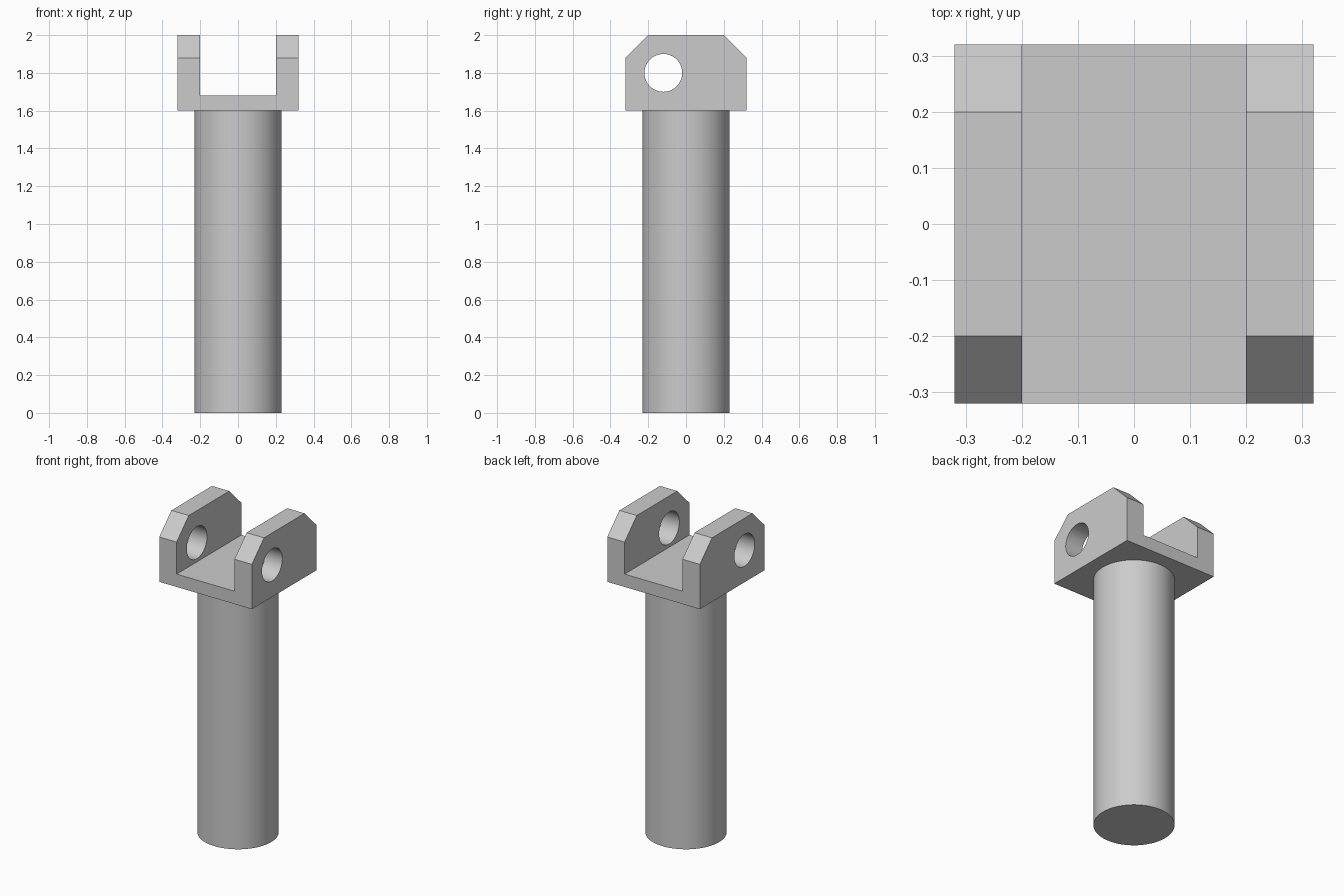
import bpy, bmesh, math
from mathutils import Matrix, Vector

cube = bpy.data.objects.get("Cube")
if cube:
    bpy.data.objects.remove(cube, do_unlink=True)

HALF = 0.32          # half width of the fork head
NECK_Z, TOP_Z = 1.6, 2.0
CHAMFER = 0.12

steel = bpy.data.materials.new("grey steel")
steel.use_nodes = True
GREY = (0.6, 0.6, 0.6, 1)
steel.diffuse_color = GREY
steel.node_tree.nodes["Principled BSDF"].inputs["Base Color"].default_value = GREY


def make_object(name, bm):
    bmesh.ops.recalc_face_normals(bm, faces=bm.faces)
    mesh = bpy.data.meshes.new(name)
    bm.to_mesh(mesh)
    bm.free()
    mesh.materials.append(steel)
    obj = bpy.data.objects.new(name, mesh)
    bpy.context.collection.objects.link(obj)
    return obj


def cylinder(name, radius, length, matrix):
    bm = bmesh.new()
    bmesh.ops.create_cone(bm, cap_ends=True, segments=64, radius1=radius,
                          radius2=radius, depth=length, matrix=matrix)
    return make_object(name, bm)


def prism_along_x(name, profile, half_width):
    bm = bmesh.new()
    face = bm.faces.new([bm.verts.new((-half_width, y, z)) for y, z in profile])
    new = bmesh.ops.extrude_face_region(bm, geom=[face])["geom"]
    bmesh.ops.translate(bm, vec=Vector((2 * half_width, 0, 0)),
                        verts=[v for v in new if isinstance(v, bmesh.types.BMVert)])
    return make_object(name, bm)


def activate(obj):
    bpy.ops.object.select_all(action='DESELECT')
    obj.select_set(True)
    bpy.context.view_layer.objects.active = obj


def cut(obj, cutter):
    mod = obj.modifiers.new("cut", 'BOOLEAN')
    mod.operation, mod.solver, mod.object = 'DIFFERENCE', 'EXACT', cutter
    activate(obj)
    bpy.ops.object.modifier_apply(modifier=mod.name)
    bpy.data.objects.remove(cutter, do_unlink=True)


# Round shank
shank = cylinder("shank", 0.23, NECK_Z, Matrix.Translation((0, 0, NECK_Z / 2)))

# Fork head with chamfered top corners
shoulder = TOP_Z - CHAMFER
flat = HALF - CHAMFER
fork = prism_along_x("fork_head", [(-HALF, NECK_Z), (HALF, NECK_Z), (HALF, shoulder),
                                   (flat, TOP_Z), (-flat, TOP_Z), (-HALF, shoulder)], HALF)

# Slot between the two lugs
cut(fork, prism_along_x("slot_cutter", [(-1, 1.68), (1, 1.68), (1, 2.2), (-1, 2.2)], 0.2))

# Pin hole through both lugs, offset to the front
cut(fork, cylinder("pin_cutter", 0.1, 1,
                   Matrix.Translation((0, -0.12, 1.8)) @ Matrix.Rotation(math.pi / 2, 4, 'Y')))

for obj in (shank, fork):
    activate(obj)
    bpy.ops.object.shade_smooth_by_angle(angle=math.radians(30))
